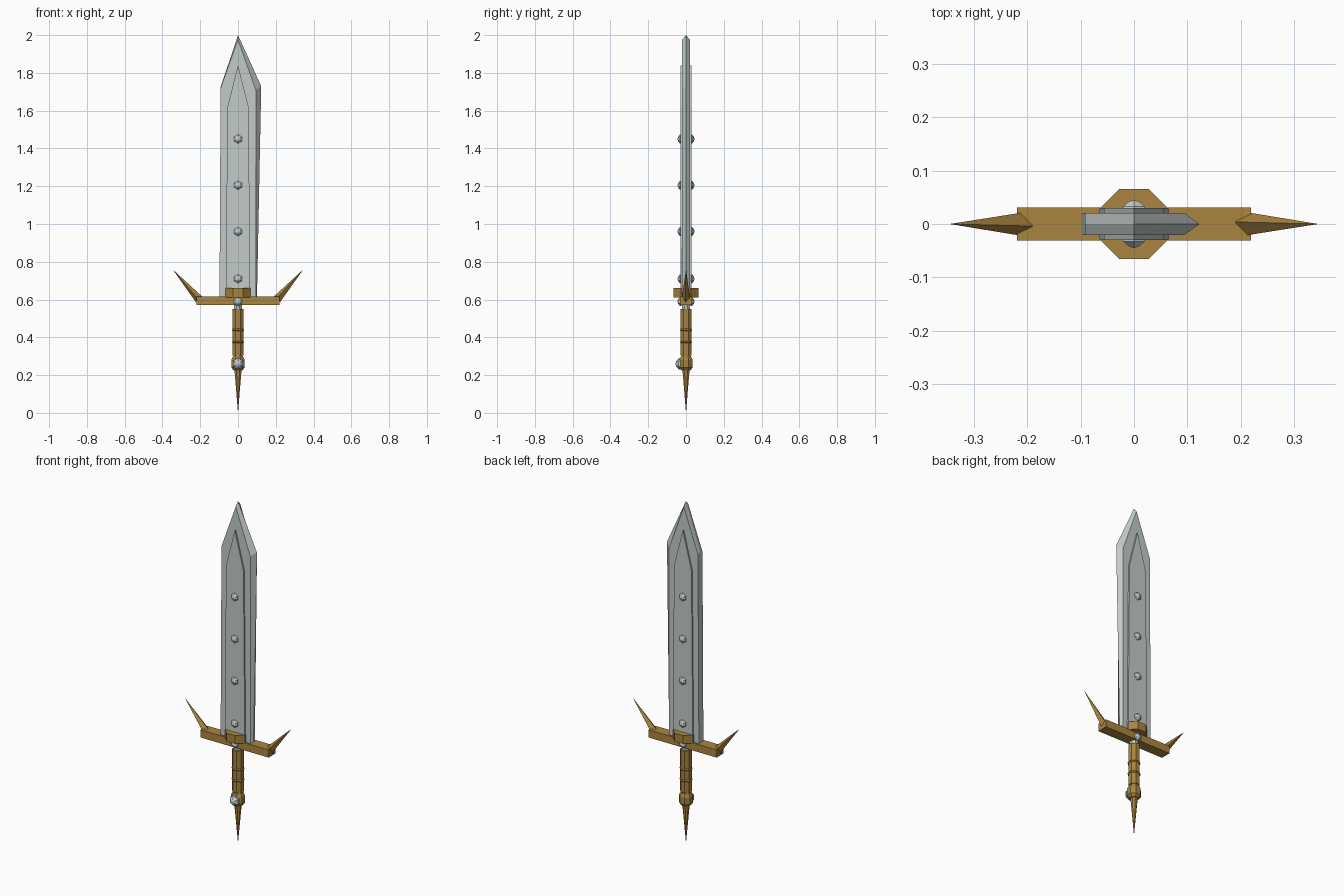
import bpy, bmesh, math
from mathutils import Vector, Matrix

if "Cube" in bpy.data.objects:
    bpy.data.objects.remove(bpy.data.objects["Cube"])


def material(name, rgb):
    m = bpy.data.materials.new(name)
    m.diffuse_color = (*rgb, 1)
    m.use_nodes = True
    m.node_tree.nodes["Principled BSDF"].inputs["Base Color"].default_value = m.diffuse_color
    return m


STEEL = material("steel", (0.54, 0.60, 0.58))
BRONZE = material("bronze", (0.40, 0.235, 0.05))
GEM = material("pale stud silver", (0.57, 0.62, 0.66))


def skin(name, rings, mat, matrix=None):
    """Bridge rings of equal length, cap both ends; a one-point ring is a tip."""
    bm = bmesh.new()
    rows = [[bm.verts.new(p) for p in ring] for ring in rings]
    n = max(len(r) for r in rows)
    for a, b in zip(rows, rows[1:]):
        for i in range(n):
            j = (i + 1) % n
            if len(b) == 1:
                bm.faces.new((a[i], a[j], b[0]))
            elif len(a) == 1:
                bm.faces.new((a[0], b[j], b[i]))
            else:
                bm.faces.new((a[i], a[j], b[j], b[i]))
    for row in (rows[0], rows[-1]):
        if len(row) > 2:
            bm.faces.new(row)
    bmesh.ops.recalc_face_normals(bm, faces=bm.faces)
    if matrix:
        bm.transform(matrix)
    me = bpy.data.meshes.new(name)
    bm.to_mesh(me)
    bm.free()
    me.materials.append(mat)
    ob = bpy.data.objects.new(name, me)
    bpy.context.collection.objects.link(ob)
    return ob


def lathe(name, profile, mat, sides=8, matrix=None):
    """Faceted turned part from (radius across flats, z) pairs."""
    k = math.cos(math.pi / sides)
    rings = []
    for r, z in profile:
        if r == 0:
            rings.append([(0, 0, z)])
        else:
            rings.append([(r / k * math.cos(math.tau * (i + .5) / sides),
                           r / k * math.sin(math.tau * (i + .5) / sides), z)
                          for i in range(sides)])
    return skin(name, rings, mat, matrix)


def at_y(outline, y):
    return [(x, y, z) for x, z in outline]


# Blade: flat back on the left, ground cutting edge on the right
face = [(-.098, .59), (-.092, 1.72), (0, 1.975), (.094, 1.71), (.094, .59)]
edge = [(-.098, .59), (-.092, 1.725), (0, 2.0), (.123, 1.73), (.100, .59)]
skin("blade", [at_y(face, -.021), at_y(edge, 0), at_y(face, .021)], STEEL)

# Raised centre panel running through both faces
panel = [(-.065, .60), (-.056, 1.62), (0, 1.84), (.056, 1.62), (.065, .60)]
skin("blade_panel", [at_y(panel, -.03), at_y(panel, .03)], STEEL)


# Faceted studs on both faces
def stud(name, z, side, base_y, r, h):
    m = Matrix.Translation((0, side * base_y, z)) @ \
        Vector((0, side, 0)).to_track_quat('Z', 'Y').to_matrix().to_4x4()
    lathe(name, [(r, -.005), (r * .95, h * .2), (r * .45, h * .8), (0, h)],
          GEM, 6, m)


for side in (-1, 1):
    word = "front" if side < 0 else "back"
    for i, z in enumerate((.71, .96, 1.205, 1.45)):
        stud(f"{word}_blade_stud_{i}", z, side, .03, .021, .015)
    stud(f"{word}_guard_stud", .59, side, .03, .021, .015)
stud("pommel_stud", .26, -1, .034, .027, .022)

# Cross guard and octagonal collar
bar = [(-.22, .57), (-.22, .615), (.22, .615), (.22, .57)]
skin("cross_guard", [at_y(bar, -.031), at_y(bar, .031)], BRONZE)
lathe("guard_collar", [(.066, .612), (.066, .66)], BRONZE)

# Guard spikes, sweeping up and out
for side in (-1, 1):
    base, tip = Vector((side * .207, 0, .602)), Vector((side * .346, 0, .76))
    axis = tip - base
    m = Matrix.Translation(base) @ axis.to_track_quat('Z', 'Y').to_matrix().to_4x4()
    lathe("left_guard_spike" if side < 0 else "right_guard_spike",
          [(.016, 0), (0, axis.length)], BRONZE, 4,
          m @ Matrix.Rotation(math.radians(35), 4, 'Z'))

# Grip: steel core, bronze sleeve and two rings
lathe("grip_core", [(.022, .28), (.022, .60)], STEEL)
lathe("grip_sleeve", [(.029, .305), (.029, .55)], BRONZE)
for i, z in enumerate((.375, .44)):
    lathe(f"grip_ring_{i}", [(.028, z - .007), (.033, z), (.028, z + .007)], BRONZE)

# Pommel with its long spike
lathe("pommel", [(.024, .225), (.035, .24), (.035, .28), (.026, .30)], BRONZE)
lathe("pommel_spike", [(0, 0), (.019, .23)], BRONZE)
